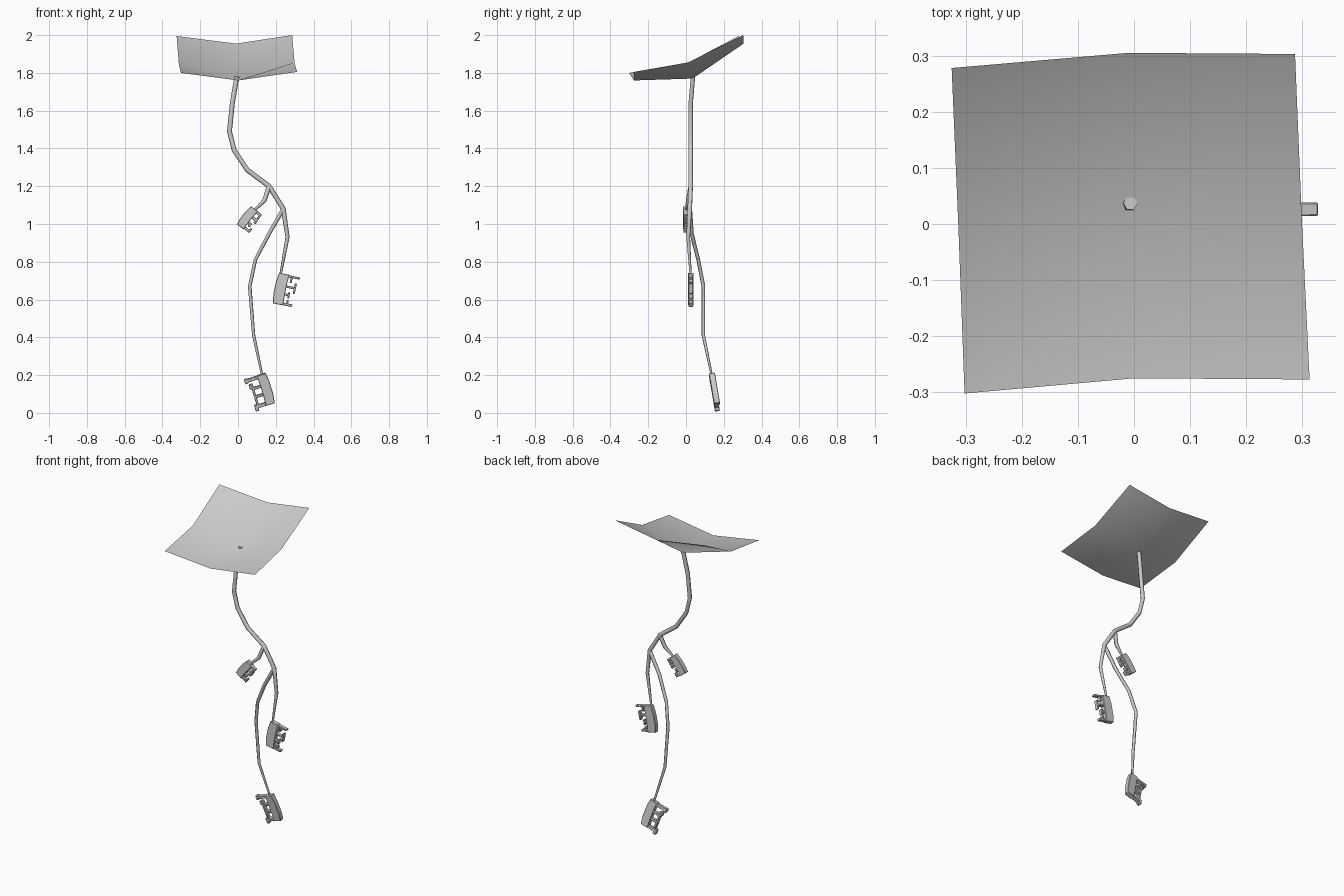
import bpy, bmesh
from mathutils import Vector, Matrix

if "Cube" in bpy.data.objects:
    bpy.data.objects.remove(bpy.data.objects["Cube"])


def finish(name, bm, angle=0.7):
    me = bpy.data.meshes.new(name)
    bm.to_mesh(me)
    bm.free()
    ob = bpy.data.objects.new(name, me)
    bpy.context.collection.objects.link(ob)
    bpy.ops.object.select_all(action='DESELECT')
    ob.select_set(True)
    bpy.context.view_layer.objects.active = ob
    bpy.ops.object.shade_smooth_by_angle(angle=angle)
    return ob


def stem(name, pts):
    # tapered tube through (x, y, z, radius) points
    cu = bpy.data.curves.new(name, 'CURVE')
    cu.dimensions = '3D'
    cu.bevel_depth = 1.0
    cu.bevel_resolution = 1
    cu.use_fill_caps = True
    sp = cu.splines.new('POLY')
    sp.points.add(len(pts) - 1)
    for p, (x, y, z, r) in zip(sp.points, pts):
        p.co = (x, y, z, 1)
        p.radius = r
    ob = bpy.data.objects.new(name, cu)
    bpy.context.collection.objects.link(ob)


def prism(bm, outline, t):
    # flat outline in (u, v), thickened along w
    vs = [bm.verts.new((u, v, -t / 2)) for u, v in outline]
    f = bm.faces.new(vs)
    ex = bmesh.ops.extrude_face_region(bm, geom=[f])
    bmesh.ops.translate(bm, vec=(0, 0, t),
                        verts=[g for g in ex['geom'] if isinstance(g, bmesh.types.BMVert)])


def rect(u0, u1, v0, v1):
    return [(u0, v0), (u1, v0), (u1, v1), (u0, v1)]


def comb(name, origin, u, v, size, width, thick, bits):
    # u runs down the spine, v points to the teeth
    bm = bmesh.new()
    L, W = size, width
    prism(bm, [(0, -.3 * W), (.3 * L, -.42 * W), (.7 * L, -.42 * W), (L, -.3 * W),
               (L, .6 * W), (.7 * L, .55 * W), (.3 * L, .55 * W), (0, .6 * W)], thick)
    for b in bits:
        prism(bm, rect(*b), thick * .8)
    bmesh.ops.recalc_face_normals(bm, faces=bm.faces)
    bmesh.ops.bevel(bm, geom=bm.edges[:], offset=.0025, segments=1, affect='EDGES')
    u = Vector(u).normalized()
    v = Vector(v)
    v = (v - u * v.dot(u)).normalized()
    w = u.cross(v)
    m = Matrix((u, v, w)).transposed().to_4x4()
    m.translation = origin
    bmesh.ops.transform(bm, matrix=m, verts=bm.verts)
    bmesh.ops.recalc_face_normals(bm, faces=bm.faces)
    finish(name, bm)


# folded sheet on top
rows = [[(-.302, -.302, 1.80), (0, -.275, 1.76), (.313, -.277, 1.805)],
        [(-.313, -.005, 1.845), (-.005, .035, 1.77), (.299, .01, 1.855)],
        [(-.325, .278, 1.995), (-.01, .305, 1.955), (.287, .303, 2.0)]]
bm = bmesh.new()
g = [[bm.verts.new(p) for p in r] for r in rows]
for j in range(2):
    for i in range(2):
        bm.faces.new((g[j][i], g[j][i + 1], g[j + 1][i + 1], g[j + 1][i]))
finish("folded_sheet", bm, 1.0)

# stems
stem("main_stem", [(-.006, .037, 1.78, .013), (-.03, .025, 1.64, .013), (-.045, .025, 1.49, .013),
                   (-.02, .025, 1.39, .013), (.05, .025, 1.285, .013), (.165, .025, 1.2, .013),
                   (.24, .02, 1.08, .013), (.262, .012, .93, .011), (.223, .025, .72, .006)])
stem("small_branch", [(.165, .025, 1.2, .013), (.14, .01, 1.125, .012), (.085, 0, 1.07, .006)])
stem("long_branch", [(.24, .02, 1.08, .012), (.165, .03, .95, .011), (.092, .065, .81, .010),
                     (.062, .092, .67, .010), (.083, .092, .41, .009), (.13, .138, .19, .006)])

# teeth as (u0, u1, v0, v1)
small_bits = [(.0, .014, .015, .058), (.0, .03, .047, .058),
              (.035, .05, .015, .06), (.048, .062, .048, .062), (.028, .05, .048, .06),
              (.07, .084, .015, .045), (.07, .094, .035, .047),
              (.104, .118, .015, .064), (.09, .118, .054, .065)]
mid_bits = [(.002, .014, .025, .095), (.012, .04, .046, .057),
            (.058, .07, .025, .084), (.038, .094, .074, .085),
            (.1, .112, .025, .058), (.09, .124, .05, .06),
            (.15, .164, .025, .084), (.132, .164, .05, .06)]
long_bits = [(.002, .02, .02, .098), (.0, .026, .086, .104),
             (.054, .068, .02, .076), (.1, .114, .02, .076),
             (.15, .168, .02, .09), (.148, .182, .073, .092),
             (.035, .16, .066, .079), (.035, .06, .075, .088)]

comb("small_comb", (.082, 0, 1.085), (-.62, 0, -.78), (.78, 0, -.62), .122, .05, .03, small_bits)
comb("middle_comb", (.236, .026, .738), (-.2, 0, -.98), (.98, 0, -.2), .165, .062, .03, mid_bits)
comb("long_comb", (.13, .137, .207), (.29, .16, -.95), (-.95, 0, -.29), .168, .055, .032, long_bits)
